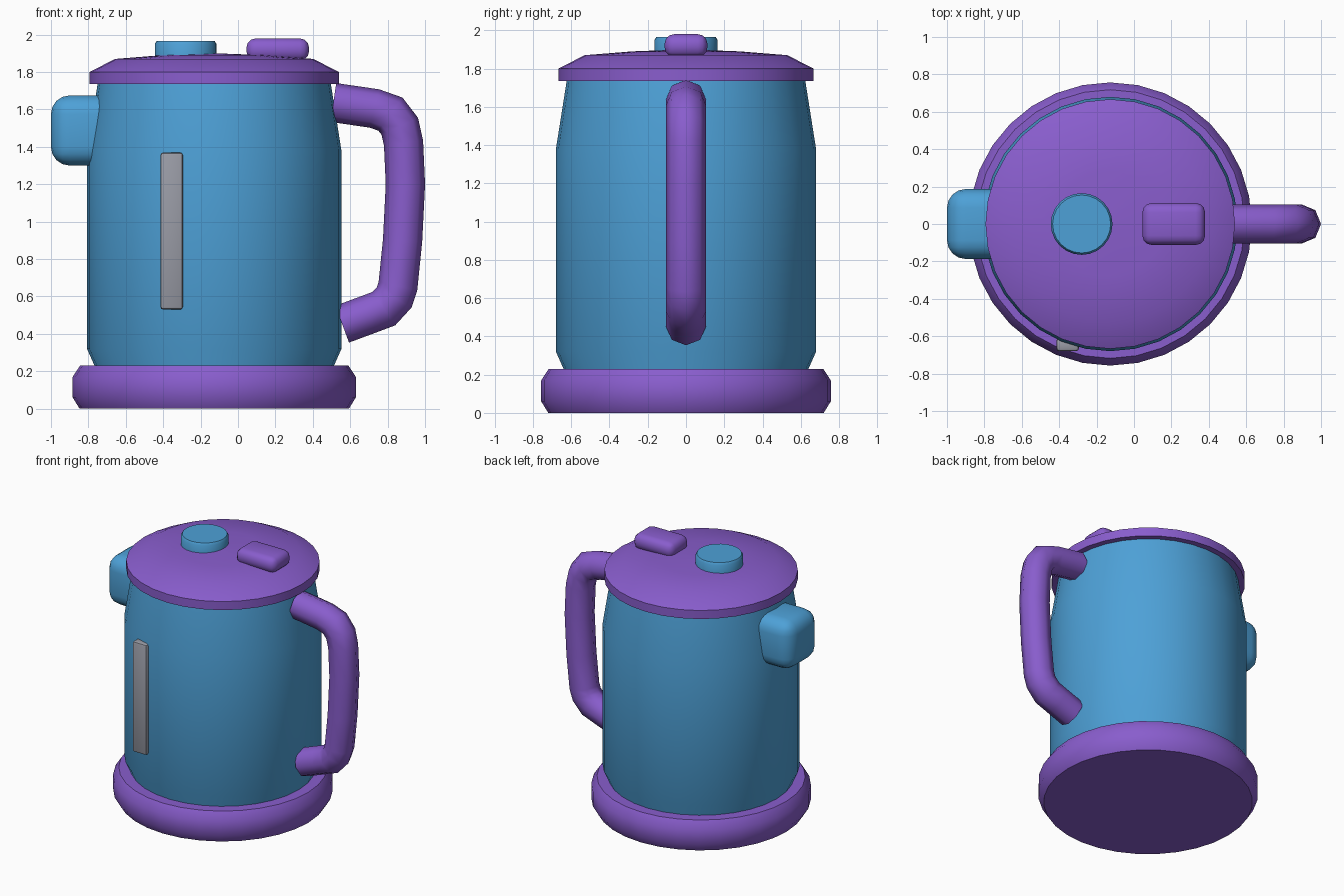
import bpy, bmesh, math
from mathutils import Vector

if "Cube" in bpy.data.objects:
    bpy.data.objects.remove(bpy.data.objects["Cube"])

CX = -0.127  # axis of the round parts


def material(name, rgb):
    m = bpy.data.materials.new(name)
    m.diffuse_color = (*rgb, 1)
    m.use_nodes = True
    m.node_tree.nodes["Principled BSDF"].inputs["Base Color"].default_value = m.diffuse_color
    return m


BLUE = material("blue", (0.075, 0.355, 0.68))
PURPLE = material("purple", (0.25, 0.11, 0.61))
GREY = material("grey", (0.32, 0.33, 0.38))


def finish(bm, name, mat, angle=40):
    bmesh.ops.recalc_face_normals(bm, faces=bm.faces)
    me = bpy.data.meshes.new(name)
    bm.to_mesh(me)
    bm.free()
    ob = bpy.data.objects.new(name, me)
    bpy.context.collection.objects.link(ob)
    me.materials.append(mat)
    bpy.ops.object.select_all(action='DESELECT')
    ob.select_set(True)
    bpy.context.view_layer.objects.active = ob
    bpy.ops.object.shade_smooth_by_angle(angle=math.radians(angle))
    return ob


def bridge(bm, rings):
    """Skin closed rings of vertices and cap both ends."""
    n = len(rings[0])
    for a, b in zip(rings, rings[1:]):
        for i in range(n):
            j = (i + 1) % n
            bm.faces.new((a[i], a[j], b[j], b[i]))
    bm.faces.new(rings[0])
    bm.faces.new(rings[-1])


def lathe(name, profile, mat, cx=CX, sides=32):
    bm = bmesh.new()
    rings = []
    for r, z in profile:
        rings.append([bm.verts.new((cx + r * math.cos(2 * math.pi * i / sides),
                                    r * math.sin(2 * math.pi * i / sides), z))
                      for i in range(sides)])
    bridge(bm, rings)
    return finish(bm, name, mat)


def rounded_box(name, lo, hi, bevel, mat, segments=3):
    bm = bmesh.new()
    bmesh.ops.create_cube(bm, size=1)
    for v in bm.verts:
        v.co = [lo[k] if v.co[k] < 0 else hi[k] for k in range(3)]
    bmesh.ops.bevel(bm, geom=bm.edges[:], offset=bevel, segments=segments,
                    profile=0.5, affect='EDGES')
    return finish(bm, name, mat)


def tube(name, path, radius, mat, sides=8):
    """Sweep a round section along a path in the xz plane, with mitred bends."""
    bm = bmesh.new()
    pts = [Vector((x, 0, z)) for x, z in path]
    rings = []
    for k, p in enumerate(pts):
        d0 = (p - pts[max(k - 1, 0)]).normalized()
        d1 = (pts[min(k + 1, len(pts) - 1)] - p).normalized()
        t = (d0 + d1).normalized()
        miter = 1 / t.dot(d1 if d1.length else d0)
        out = Vector((-t.z, 0, t.x)) * miter
        rings.append([bm.verts.new(p + radius * (
            out * math.cos(2 * math.pi * i / sides)
            + Vector((0, 1, 0)) * math.sin(2 * math.pi * i / sides)))
            for i in range(sides)])
    bridge(bm, rings)
    return finish(bm, name, mat, 50)


# Round parts: base, body, lid and the lid's round button
lathe("base", [(0.72, 0), (0.757, 0.06), (0.757, 0.17), (0.718, 0.23)], PURPLE)
lathe("body", [(0.64, 0.2), (0.64, 0.23), (0.68, 0.32), (0.68, 1.38),
               (0.623, 1.74)], BLUE)
lathe("lid", [(0.667, 1.735), (0.667, 1.80), (0.53, 1.87), (0.28, 1.89),
              (0.01, 1.90)], PURPLE)
lathe("round_button", [(0.165, 1.86), (0.165, 1.95), (0.155, 1.966)],
      BLUE, cx=-0.28, sides=24)

# Lid latch, spout and water gauge
rounded_box("lid_latch", (0.045, -0.112, 1.86), (0.38, 0.112, 1.98), 0.05, PURPLE)
rounded_box("spout", (-1.0, -0.187, 1.30), (-0.6, 0.187, 1.675), 0.1, BLUE, 4)
rounded_box("water_gauge", (-0.415, -0.68, 0.53), (-0.295, -0.61, 1.37), 0.015, GREY, 2)

# Handle
tube("handle", [(0.51, 1.637), (0.73, 1.605), (0.815, 1.575), (0.865, 1.51),
                (0.885, 1.42), (0.895, 1.2), (0.88, 0.9), (0.855, 0.655),
                (0.835, 0.595), (0.78, 0.535), (0.70, 0.505), (0.557, 0.452)],
     0.105, PURPLE)
